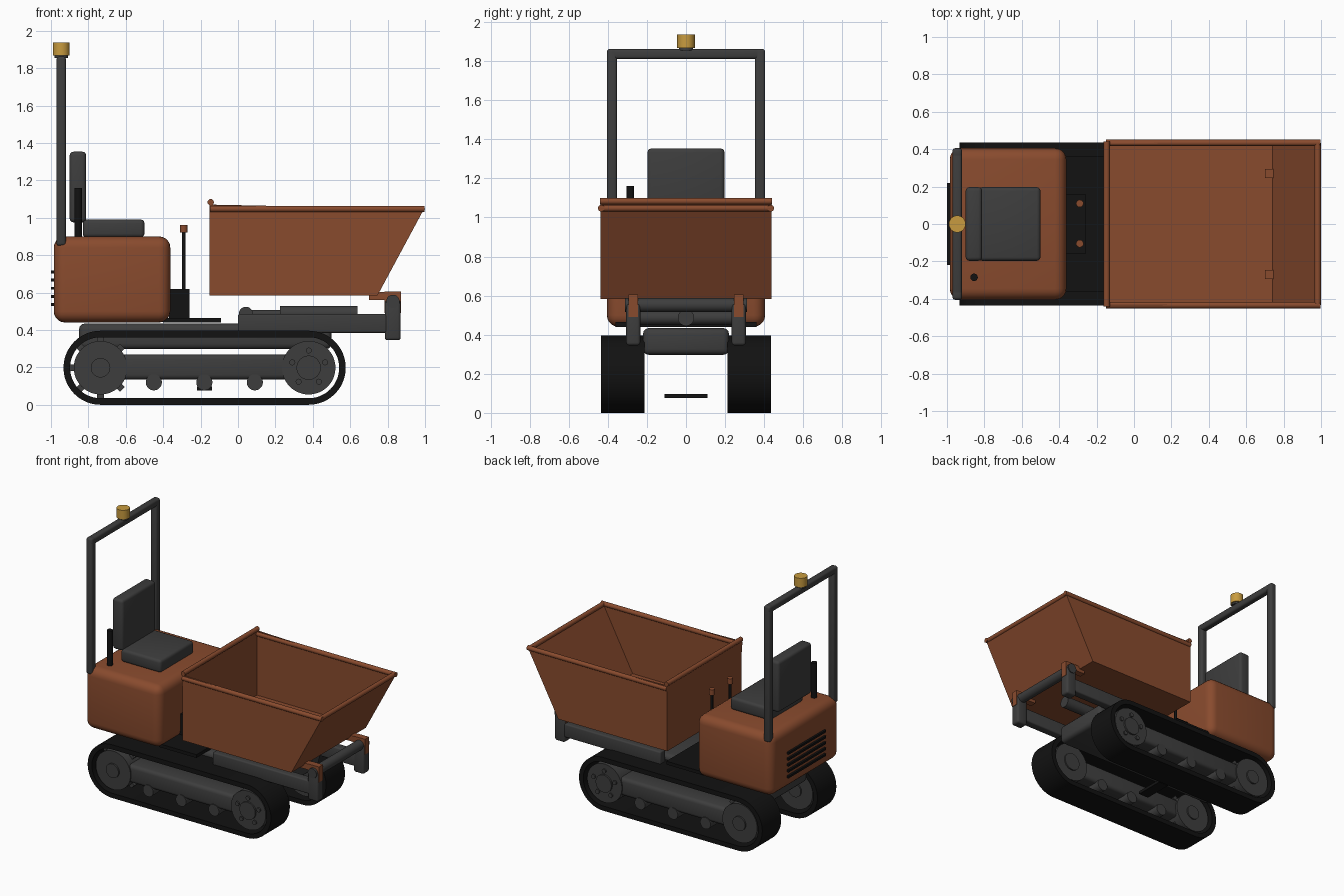
import bpy, bmesh, math
from mathutils import Vector

if "Cube" in bpy.data.objects:
    bpy.data.objects.remove(bpy.data.objects["Cube"])


def mat(name, rgb):
    m = bpy.data.materials.new(name)
    m.diffuse_color = (*rgb, 1)
    m.use_nodes = True
    m.node_tree.nodes["Principled BSDF"].inputs["Base Color"].default_value = m.diffuse_color
    return m


ORANGE = mat("burnt_orange", (0.25, 0.07, 0.027))
GREY = mat("dark_grey", (0.047, 0.047, 0.047))
BLACK = mat("rubber_black", (0.006, 0.006, 0.006))
AMBER = mat("amber", (0.58, 0.33, 0.05))


def add(name, bm, m, smooth=True):
    bmesh.ops.recalc_face_normals(bm, faces=bm.faces)
    me = bpy.data.meshes.new(name)
    bm.to_mesh(me)
    bm.free()
    ob = bpy.data.objects.new(name, me)
    bpy.context.collection.objects.link(ob)
    me.materials.append(m)
    if smooth:
        bpy.ops.object.select_all(action='DESELECT')
        ob.select_set(True)
        bpy.context.view_layer.objects.active = ob
        bpy.ops.object.shade_smooth_by_angle(angle=math.radians(35))
    return ob


def box(name, x, y, z, m, bevel=0.0, seg=3):
    bm = bmesh.new()
    bmesh.ops.create_cube(bm, size=1)
    for v in bm.verts:
        v.co = [(a + b) / 2 + c * (b - a) for (a, b), c in zip((x, y, z), v.co)]
    if bevel:
        bmesh.ops.bevel(bm, geom=bm.edges[:], offset=bevel, segments=seg,
                        profile=0.5, affect='EDGES')
    return add(name, bm, m, bevel > 0)


def rod(name, a, b, r, m, sides=32):
    a, b = Vector(a), Vector(b)
    bm = bmesh.new()
    bmesh.ops.create_cone(bm, cap_ends=True, segments=sides, radius1=r, radius2=r,
                          depth=(b - a).length)
    ob = add(name, bm, m)
    ob.rotation_mode = 'QUATERNION'
    ob.rotation_quaternion = (b - a).to_track_quat('Z', 'Y')
    ob.location = (a + b) / 2
    return ob


X0, X1, ZW = -0.735, 0.378, 0.198    # wheel centres


def stadium(r, n=24):
    pts = []
    for cx, start in ((X1, -90), (X0, 90)):
        for i in range(n + 1):
            t = math.radians(start + 180 * i / n)
            pts.append((cx + r * math.cos(t), ZW + r * math.sin(t)))
    return pts


def track(name, y0, y1):
    bm = bmesh.new()
    loops = [[bm.verts.new((x, y, z)) for x, z in stadium(r)]
             for r, y in ((0.198, y0), (0.198, y1), (0.163, y1), (0.163, y0))]
    n = len(loops[0])
    for k in range(4):
        a, b = loops[k], loops[(k + 1) % 4]
        for i in range(n):
            j = (i + 1) % n
            bm.faces.new((a[i], a[j], b[j], b[i]))
    add(name, bm, BLACK)


# Crawler tracks, one per side
for s, side in ((-1, "right"), (1, "left")):
    def span(a, b):
        return tuple(sorted((s * a, s * b)))
    track(side + "_track", *span(0.213, 0.435))
    box(side + "_track_frame", (-0.68, 0.30), span(0.25, 0.41), (0.135, 0.268), GREY, 0.025)
    for cx, hub, label in ((X0, 0.052, "sprocket"), (X1, 0.065, "idler")):
        rod(f"{side}_{label}", (cx, s * 0.235, ZW), (cx, s * 0.418, ZW), 0.143, GREY, 48)
        rod(f"{side}_{label}_hub", (cx, s * 0.225, ZW), (cx, s * 0.43, ZW), hub, GREY)
    for i in range(8):
        t = i * math.pi / 4
        tooth = box(f"{side}_sprocket_tooth", (0.13, 0.165), (-0.03, 0.03), (-0.018, 0.018), GREY)
        tooth.location = (X0, s * 0.325, ZW)
        tooth.rotation_euler = (0, t, 0)
    for i in range(5):
        t = math.radians(90 + 72 * i)
        x, z = X1 + 0.092 * math.cos(t), ZW + 0.092 * math.sin(t)
        rod(f"{side}_idler_bolt", (x, s * 0.41, z), (x, s * 0.428, z), 0.016, GREY, 12)
    for x in (-0.45, -0.18, 0.09):
        rod(f"{side}_roller", (x, s * 0.235, 0.12), (x, s * 0.415, 0.12), 0.043, GREY)

# Chassis and floor
box("chassis", (-0.85, 0.50), (-0.22, 0.22), (0.297, 0.434), GREY, 0.03)
box("belly_plate", (-0.22, -0.14), (-0.11, 0.11), (0.075, 0.097), BLACK)
box("foot_plate", (-0.40, -0.09), (-0.36, 0.36), (0.44, 0.465), BLACK)
box("control_console", (-0.37, -0.26), (-0.16, 0.16), (0.44, 0.62), BLACK)
for y in (-0.105, 0.11):
    rod("lever", (-0.29, y, 0.60), (-0.29, y, 0.93), 0.01, BLACK, 12)
    rod("lever_knob", (-0.29, y, 0.92), (-0.29, y, 0.962), 0.02, ORANGE, 16)

# Engine body with rear grille and exhaust
box("engine_body", (-0.985, -0.362), (-0.405, 0.405), (0.44, 0.90), ORANGE, 0.06, 5)
for i in range(5):
    z = 0.535 + 0.044 * i
    box("grille_slat", (-1.0, -0.98), (-0.22, 0.22), (z - 0.008, z + 0.008), BLACK)
rod("exhaust_pipe", (-0.855, -0.285, 0.88), (-0.855, -0.285, 1.16), 0.02, BLACK, 20)

# Seat
box("seat_cushion", (-0.83, -0.50), (-0.197, 0.197), (0.895, 0.99), GREY, 0.02)
box("seat_back", (-0.90, -0.812), (-0.197, 0.197), (0.975, 1.353), GREY, 0.02)

# Roll bar and beacon
for s in (-1, 1):
    box("roll_bar_post", (-0.97, -0.92), (s * 0.379 - 0.026, s * 0.379 + 0.026),
        (0.85, 1.862), GREY, 0.014)
box("roll_bar_top", (-0.97, -0.92), (-0.405, 0.405), (1.811, 1.862), GREY, 0.014)
rod("beacon_base", (-0.945, 0, 1.855), (-0.945, 0, 1.88), 0.036, GREY)
rod("beacon", (-0.945, 0, 1.868), (-0.945, 0, 1.937), 0.045, AMBER)

# Tipping skip: open box with a sloped front
bm = bmesh.new()
profile = [(-0.148, 1.07), (-0.148, 0.588), (0.743, 0.588), (0.988, 1.045)]
L = [bm.verts.new((x, -0.434, z)) for x, z in profile]
R = [bm.verts.new((x, 0.434, z)) for x, z in profile]
bm.faces.new(L)
bm.faces.new(R[::-1])
for i in range(3):
    bm.faces.new((L[i + 1], L[i], R[i], R[i + 1]))
skip = add("skip", bm, ORANGE, False)
shell = skip.modifiers.new("wall", 'SOLIDIFY')
shell.thickness = 0.012
shell.offset = 0
for s in (-1, 1):
    rod("skip_side_rim", (-0.15, s * 0.434, 1.047), (0.998, s * 0.434, 1.047), 0.017, ORANGE, 16)
rod("skip_front_rim", (0.982, -0.434, 1.047), (0.982, 0.434, 1.047), 0.017, ORANGE, 16)
rod("skip_rear_rim", (-0.146, -0.44, 1.083), (-0.146, 0.44, 1.083), 0.017, ORANGE, 16)

# Tipping frame, hinges and ram
for s in (-1, 1):
    y = s * 0.27
    box("tip_rail", (0.0, 0.83), (y - 0.032, y + 0.032), (0.385, 0.485), GREY, 0.01)
    box("hinge_bracket", (0.785, 0.87), (y - 0.036, y + 0.036), (0.345, 0.56), GREY, 0.015)
    box("hinge_lug", (0.783, 0.872), (y - 0.024, y + 0.024), (0.49, 0.605), ORANGE)
    box("skip_mount", (0.70, 0.80), (y - 0.024, y + 0.024), (0.56, 0.603), ORANGE)
rod("hinge_tube", (0.828, -0.312, 0.552), (0.828, 0.312, 0.552), 0.036, GREY)
rod("rear_cross_tube", (0.042, -0.24, 0.487), (0.042, 0.24, 0.487), 0.037, GREY)
rod("tip_ram", (0.225, 0, 0.487), (0.64, 0, 0.487), 0.042, GREY)
rod("tip_ram_rod", (0.04, 0, 0.487), (0.24, 0, 0.487), 0.02, GREY, 16)
